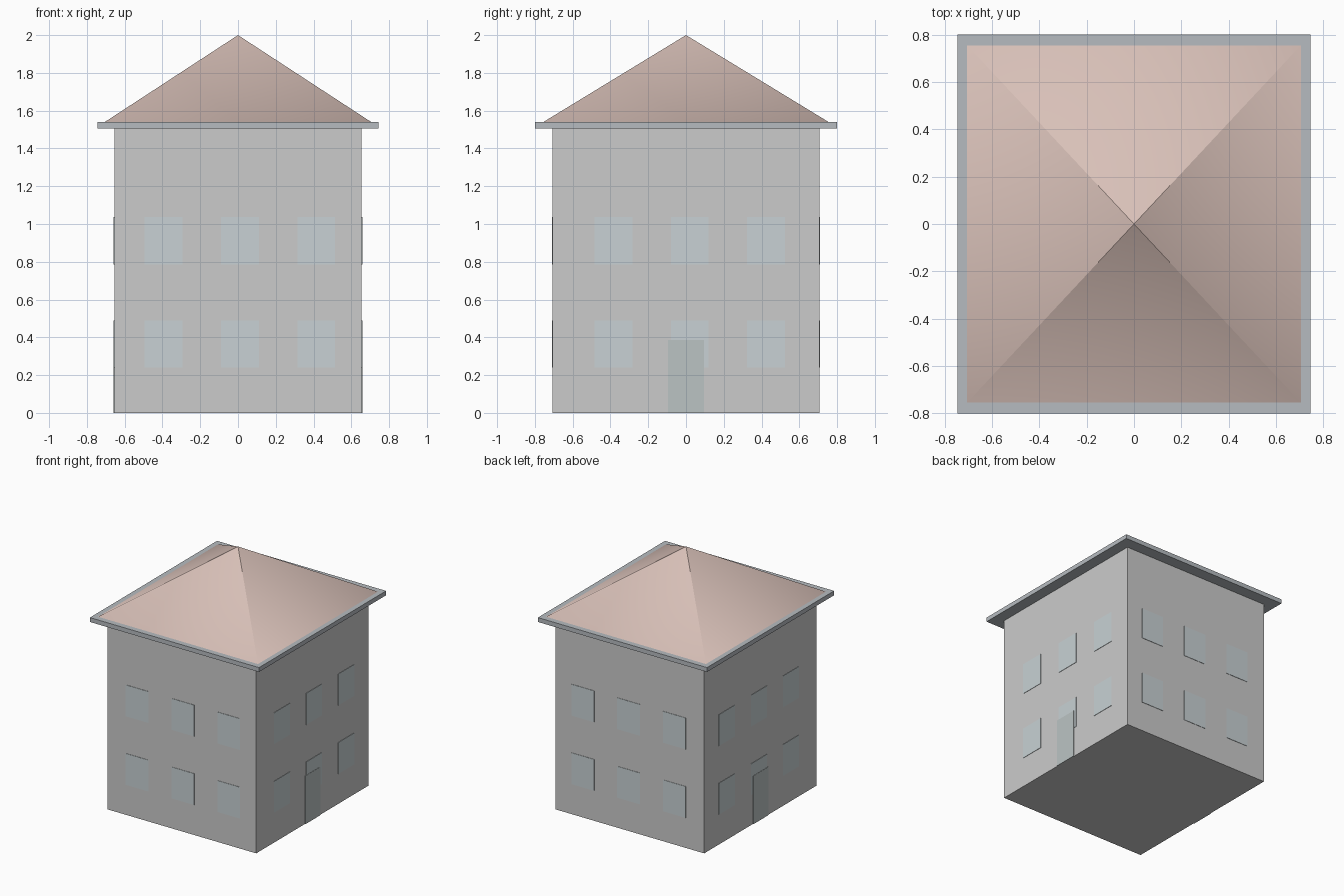
import bpy

if "Cube" in bpy.data.objects:
    bpy.data.objects.remove(bpy.data.objects["Cube"])


def material(name, rgb):
    m = bpy.data.materials.new(name)
    m.diffuse_color = (*rgb, 1)
    m.use_nodes = True
    m.node_tree.nodes["Principled BSDF"].inputs["Base Color"].default_value = m.diffuse_color
    return m


def mesh_object(name, verts, faces, mat=None):
    me = bpy.data.meshes.new(name)
    me.from_pydata(verts, [], faces)
    ob = bpy.data.objects.new(name, me)
    bpy.context.collection.objects.link(ob)
    if mat:
        me.materials.append(mat)
    return ob


def box(name, center, size, mat=None):
    bpy.ops.mesh.primitive_cube_add(size=1, location=center)
    ob = bpy.context.object
    ob.name = name
    ob.scale = size
    if mat:
        ob.data.materials.append(mat)
    return ob


glass = material("glass", (0.58, 0.64, 0.66))
door_paint = material("door_paint", (0.50, 0.55, 0.55))
trim = material("trim", (0.47, 0.50, 0.53))
tile = material("tile", (0.69, 0.53, 0.48))

HX, HY = 0.655, 0.706        # half width and depth of the walls
EAVE, TOP = 1.505, 1.54      # bottom and top of the eave slab

# Walls and eave slab
box("walls", (0, 0, EAVE / 2), (2 * HX, 2 * HY, EAVE))
box("eave", (0, 0, (EAVE + TOP) / 2), (1.49, 1.6, TOP - EAVE), trim)

# Hipped roof: shared corners, separate peak points, so shading blends only at the eaves
rx, ry = 0.705, 0.755
corners = [(-rx, -ry, TOP), (rx, -ry, TOP), (rx, ry, TOP), (-rx, ry, TOP)]
roof = mesh_object("roof", corners + [(0, 0, 2)] * 4,
                   [(i, (i + 1) % 4, 4 + i) for i in range(4)], tile)
roof.data.polygons.foreach_set("use_smooth", [True] * 4)

# Two rows of three windows on each wall, mirrored front/back and left/right
W, H, T = 0.2, 0.25, 0.006
for s, fb, lr in ((-1, "front", "left"), (1, "back", "right")):
    for row, z in enumerate((0.365, 0.911)):
        for col in range(3):
            step = (col - 1) * 0.404
            box(f"{fb}_window_{row}_{col}", (0.01 + step, s * HY, z), (W, T, H), glass)
            box(f"{lr}_window_{row}_{col}", (s * HX, 0.02 + step, z), (T, W, H), glass)
    # Doors on the two side walls
    box(f"{lr}_door", (s * HX, 0, 0.1925), (0.01, 0.19, 0.385), door_paint)
